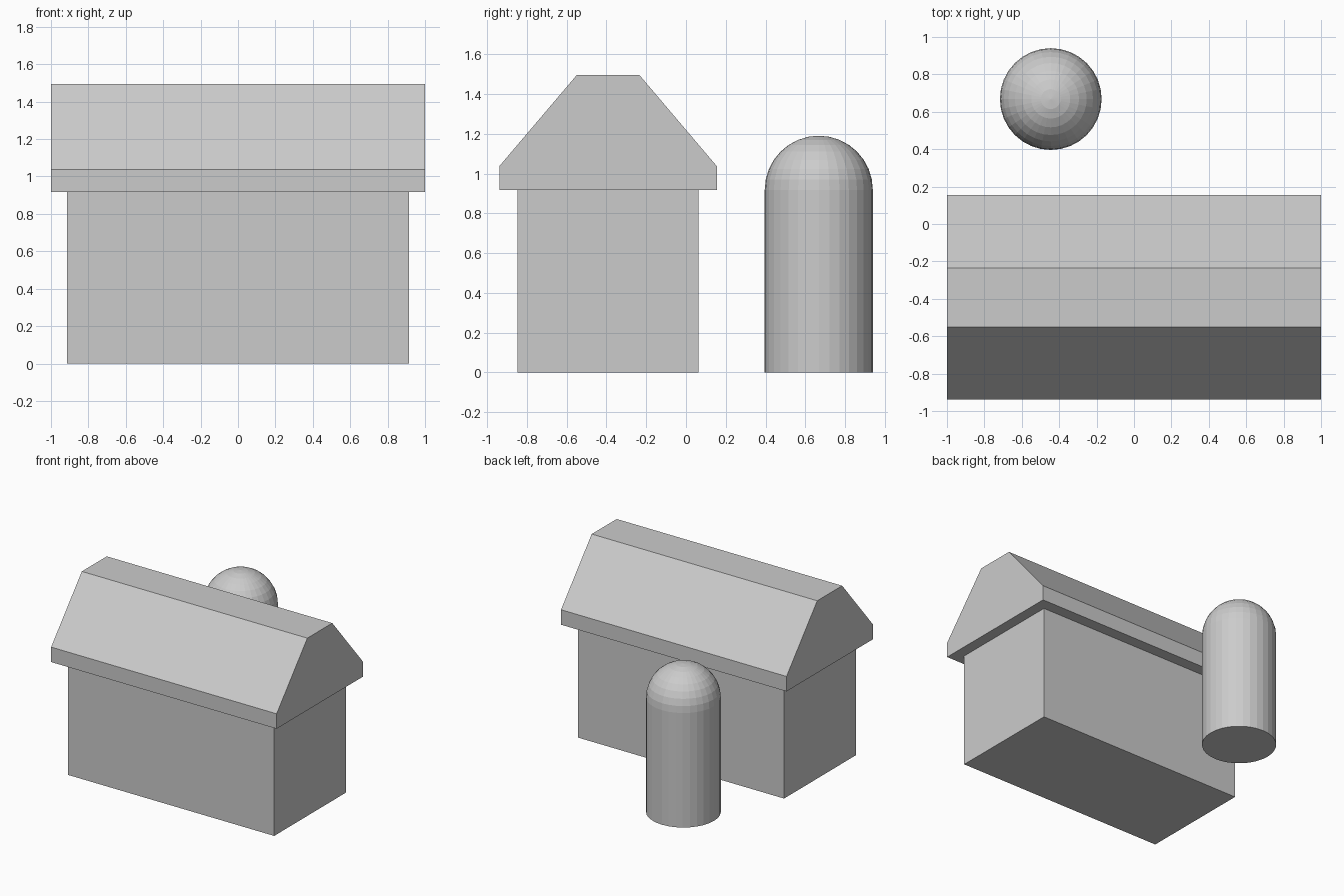
import bpy, bmesh
from math import sin, cos, pi
from mathutils import Vector

if "Cube" in bpy.data.objects:
    bpy.data.objects.remove(bpy.data.objects["Cube"])


def make_object(name, bm):
    bmesh.ops.remove_doubles(bm, verts=bm.verts, dist=1e-4)
    bmesh.ops.recalc_face_normals(bm, faces=bm.faces)
    mesh = bpy.data.meshes.new(name)
    bm.to_mesh(mesh)
    bm.free()
    obj = bpy.data.objects.new(name, mesh)
    bpy.context.collection.objects.link(obj)
    return obj


def prism(name, profile, half_length):
    """Extrude a (y, z) profile along x, centred on x = 0."""
    bm = bmesh.new()
    face = bm.faces.new([bm.verts.new((-half_length, y, z)) for y, z in profile])
    ext = bmesh.ops.extrude_face_region(bm, geom=[face], use_keep_orig=True)
    moved = [v for v in ext["geom"] if isinstance(v, bmesh.types.BMVert)]
    bmesh.ops.translate(bm, verts=moved, vec=(2 * half_length, 0, 0))
    return make_object(name, bm)


def lathe(name, profile, centre, segments):
    """Spin an (r, z) profile around a vertical axis."""
    bm = bmesh.new()
    cx, cy = centre
    verts = [bm.verts.new((cx + r, cy, z)) for r, z in profile]
    edges = [bm.edges.new(pair) for pair in zip(verts, verts[1:])]
    bmesh.ops.spin(bm, geom=verts + edges, cent=(cx, cy, 0), axis=(0, 0, 1),
                   angle=2 * pi, steps=segments)
    return make_object(name, bm)


MID, EAVE_Z = -0.392, 0.917

# Barn walls: a plain box
w = 0.455
prism("barn_walls", [(MID - w, 0), (MID + w, 0), (MID + w, EAVE_Z), (MID - w, EAVE_Z)], 0.914)

# Roof: upright eaves, steep slopes and a flat ridge
half = [(0.547, EAVE_Z), (0.547, 1.037), (0.158, 1.495)]
roof_profile = [(MID + y, z) for y, z in half] + [(MID - y, z) for y, z in reversed(half)]
prism("barn_roof", roof_profile, 1.0)

# Silo: cylinder with a faceted hemispherical dome
R, DOME_Z, RINGS = 0.272, 0.918, 8
dome = [(R * cos(a), DOME_Z + R * sin(a)) for a in (i * pi / 2 / RINGS for i in range(RINGS + 1))]
lathe("silo", [(0, 0), (R, 0)] + dome, (-0.445, 0.668), 32)
